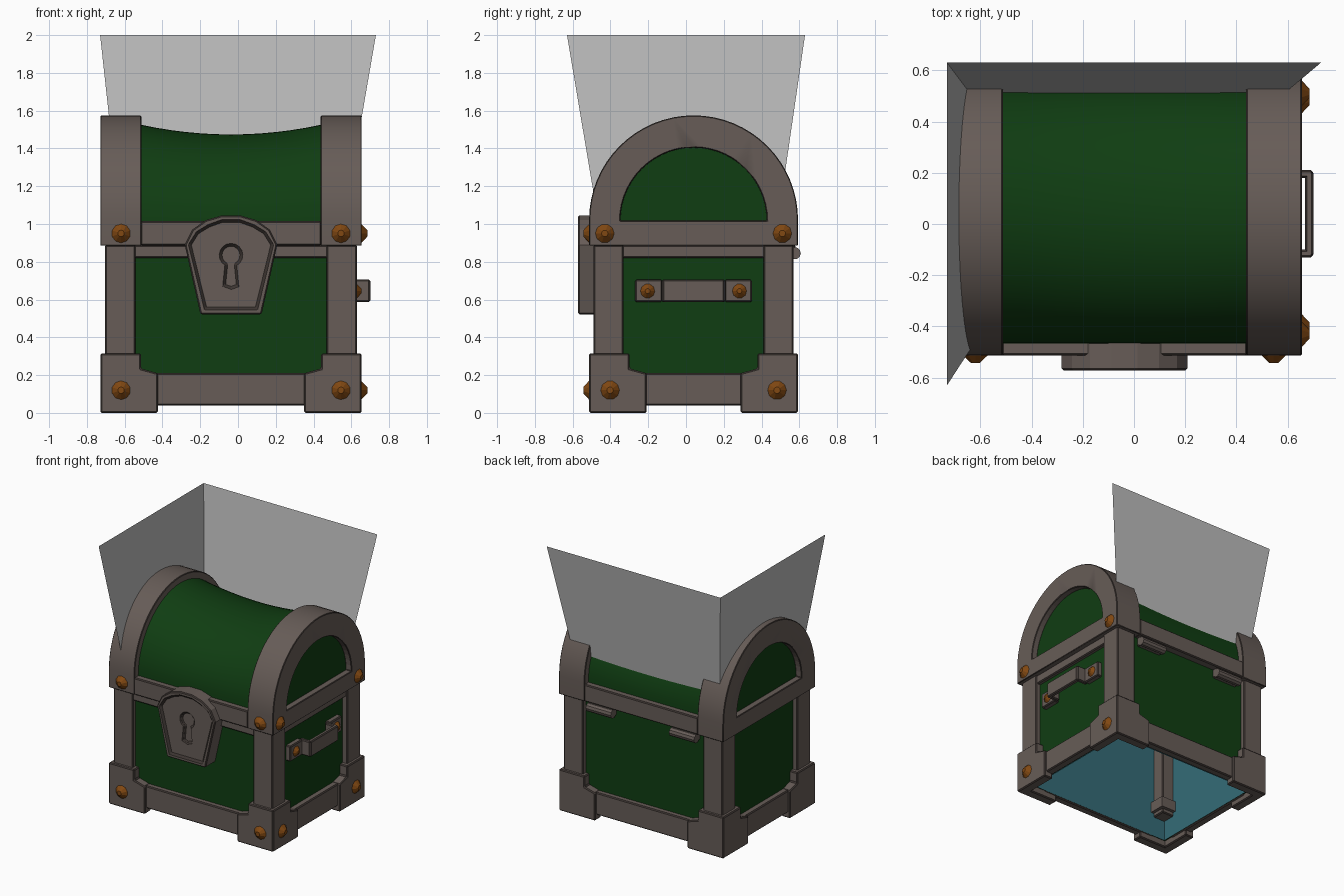
import bpy, bmesh, math
from mathutils import Vector, Matrix

if "Cube" in bpy.data.objects:
    bpy.data.objects.remove(bpy.data.objects["Cube"])

CX, CY = -0.037, 0.04          # chest centre
HX, HY = 0.692, 0.553          # outer half sizes


def material(name, rgb):
    m = bpy.data.materials.new(name)
    m.diffuse_color = (*rgb, 1)
    m.use_nodes = True
    m.node_tree.nodes["Principled BSDF"].inputs["Base Color"].default_value = m.diffuse_color
    return m


BROWN = material("weathered brown", (0.135, 0.108, 0.096))
EDGE = material("dark brown edge", (0.045, 0.035, 0.031))
GREEN = material("deep green", (0.005, 0.047, 0.006))
COPPER = material("copper", (0.22, 0.065, 0.006))
TEAL = material("teal lining", (0.035, 0.15, 0.185))
GREY = material("pale grey", (0.5, 0.5, 0.5))


def finish(name, bm, mat, bevel=0.0, smooth=False):
    bmesh.ops.recalc_face_normals(bm, faces=bm.faces)
    me = bpy.data.meshes.new(name)
    bm.to_mesh(me)
    bm.free()
    me.materials.append(mat)
    ob = bpy.data.objects.new(name, me)
    bpy.context.collection.objects.link(ob)
    if bevel:
        me.materials.append(EDGE)
        mod = ob.modifiers.new("edge", 'BEVEL')
        mod.width, mod.segments, mod.material = bevel, 1, 1
        mod.limit_method, mod.angle_limit = 'ANGLE', math.radians(40)
    if smooth:
        bpy.context.view_layer.objects.active = ob
        ob.select_set(True)
        bpy.ops.object.shade_smooth_by_angle(angle=math.radians(35))
        ob.select_set(False)
    return ob


def box(name, x, y, z, mat=BROWN, bevel=0.008):
    """Box from (min, max) ranges, relative to the chest centre in x and y."""
    bm = bmesh.new()
    bmesh.ops.create_cube(bm, size=1)
    for v in bm.verts:
        v.co = Vector((CX + (x[0] + x[1]) / 2 + v.co.x * (x[1] - x[0]),
                       CY + (y[0] + y[1]) / 2 + v.co.y * (y[1] - y[0]),
                       (z[0] + z[1]) / 2 + v.co.z * (z[1] - z[0])))
    return finish(name, bm, mat, bevel)


def prism(name, pts, axis, a, b, mat=BROWN, bevel=0.008, smooth=False):
    """Extrude an outline of (u, z) points along x or y from a to b."""
    bm = bmesh.new()
    def put(u, z, t):
        return (CX + t, CY + u, z) if axis == 'x' else (CX + u, CY + t, z)
    lo = [bm.verts.new(put(u, z, a)) for u, z in pts]
    hi = [bm.verts.new(put(u, z, b)) for u, z in pts]
    n = len(pts)
    bm.faces.new(lo)
    bm.faces.new(hi[::-1])
    for i in range(n):
        bm.faces.new((lo[i], lo[(i + 1) % n], hi[(i + 1) % n], hi[i]))
    return finish(name, bm, mat, bevel, smooth)


def arc(r, z, n=24, a0=0.0, a1=math.pi):
    return [(r * math.cos(a0 + (a1 - a0) * i / n), z + r * math.sin(a0 + (a1 - a0) * i / n))
            for i in range(n + 1)]


# Lower body: posts and stepped foot brackets on every corner
for sx in (-1, 1):
    for sy in (-1, 1):
        rng = lambda s, a, b: (a, b) if s > 0 else (-b, -a)
        box("corner_post", rng(sx, 0.505, 0.668), rng(sy, 0.37, 0.53), (0.2, 0.89))
        for axis, s, t, h in (('y', sx, sy, (HX, HY)), ('x', sy, sx, (HY, HX))):
            w = h[0]
            pts = [(w, 0), (w - 0.305, 0), (w - 0.305, 0.21), (w - 0.215, 0.235),
                   (w - 0.215, 0.315), (w, 0.315)]
            prism("foot_bracket", [(s * u, z) for u, z in pts], axis,
                  t * (h[1] - 0.075), t * h[1])
        box("foot_cap", rng(sx, 0.48, HX - .01), rng(sy, 0.345, HY - .01), (0.23, 0.31), bevel=0)

# Side panels and horizontal rails
for s in (-1, 1):
    yr = (0.47, 0.495) if s > 0 else (-0.495, -0.47)
    xr = (0.605, 0.63) if s > 0 else (-0.63, -0.605)
    box("long_panel", (-0.63, 0.63), yr, (0.05, 0.9), GREEN, 0)
    box("end_panel", xr, (-0.495, 0.495), (0.05, 0.9), GREEN, 0)
    yr = (0.475, 0.535) if s > 0 else (-0.535, -0.475)
    xr = (0.61, 0.673) if s > 0 else (-0.673, -0.61)
    box("long_base_rail", (-0.5, 0.5), yr, (0.04, 0.21))
    box("end_base_rail", xr, (-0.4, 0.4), (0.04, 0.21))
box("front_top_rail", (-0.52, 0.52), (-0.52, -0.48), (0.82, 0.89))
box("end_top_rail", (0.62, 0.657), (-0.39, 0.39), (0.82, 0.89))

# Lining, open underneath
bm = bmesh.new()
bmesh.ops.create_cube(bm, size=1)
for v in bm.verts:
    v.co = (CX + v.co.x * 1.205, CY + v.co.y * 0.935, 0.46 + v.co.z * 0.83)
bmesh.ops.delete(bm, geom=[f for f in bm.faces if f.calc_center_median().z < 0.1], context='FACES')
finish("lining", bm, TEAL)

# Lid: rim, arched end bands, recessed end panels
for s in (-1, 1):
    box("lid_long_rim", (-0.48, 0.48), (0.42, HY) if s > 0 else (-HY, -0.42), (0.885, 1.015))
    a, b = (0.475, HX) if s > 0 else (-HX, -0.475)
    band = [(-HY, 0.885), (HY, 0.885)] + arc(HY, 1.022, 32)
    ob = prism("lid_band", band, 'x', a, b, smooth=True)
    recess = prism("band_recess_cutter", arc(0.388, 1.017, 28), 'x',
                   s * (HX - 0.05), s * (HX + 0.1), bevel=0)
    recess.hide_render = True
    recess.hide_viewport = True
    cut = ob.modifiers.new("recess", 'BOOLEAN')
    cut.object, cut.solver = recess, 'EXACT'
    ob.modifiers.move(len(ob.modifiers) - 1, 0)
    prism("lid_end_panel", arc(0.39, 1.016, 28), 'x', s * (HX - 0.06), s * (HX - 0.046), GREEN, 0)

# Lid barrel, sagging towards the middle
bm = bmesh.new()
N, M = 12, 32
rows = []
for i in range(N + 1):
    t = -1 + 2 * i / N
    rise = 0.462 + 0.052 * t * t
    rows.append([bm.verts.new((CX + t * 0.48, CY + 0.507 * math.cos(math.pi * j / M),
                               1.012 + rise * math.sin(math.pi * j / M))) for j in range(M + 1)])
for p, q in zip(rows, rows[1:]):
    for j in range(M):
        bm.faces.new((p[j], p[j + 1], q[j + 1], q[j]))
    bm.faces.new((p[0], q[0], q[M], p[M]))
finish("lid_barrel", bm, GREEN, smooth=True)

# Shield lock with a raised border and a sunken keyhole
def shield(k, bottom, top):
    half = [(0.162 - k, bottom), (0.245 - k, 0.89), (0.205 - k, 0.97 - k * 0.6),
            (0.135 - k * .6, top - 0.025), (0.05, top)]
    return half + [(-u, z) for u, z in half[::-1]]


lock = prism("lock_plate", shield(0, 0.522, 1.045), 'y', -0.612, -0.49)
keyhole = arc(0.055, 0.835, 14, -1.1, math.pi + 1.1) + [(-0.036, 0.675), (0, 0.662), (0.036, 0.675)]
for name, pts, depth in (("lock_face_cutter", shield(0.027, 0.552, 1.015), -0.597),
                         ("keyhole_cutter", keyhole, -0.58)):
    c = prism(name, pts, 'y', -0.7, depth, bevel=0)
    c.hide_render = c.hide_viewport = True
    m = lock.modifiers.new(name, 'BOOLEAN')
    m.object, m.solver = c, 'EXACT'
    lock.modifiers.move(len(lock.modifiers) - 1, 0)


# Rivets: low faceted studs on the front and right
def rivet(axis, u, z, face, r=0.05):
    bm = bmesh.new()
    bmesh.ops.create_cone(bm, cap_ends=True, segments=10, radius1=r, radius2=r * 0.35,
                          depth=r * 0.6)
    d = Vector((0, -1, 0)) if axis == 'y' else Vector((1, 0, 0))
    pos = Vector((u, face, z)) if axis == 'y' else Vector((face, u, z))
    rot = Vector((0, 0, 1)).rotation_difference(d).to_matrix().to_4x4()
    bmesh.ops.transform(bm, matrix=Matrix.Translation(pos + d * r * 0.3) @ rot, verts=bm.verts)
    finish("rivet", bm, COPPER)


for z in (0.12, 0.95):
    for s in (-1, 1):
        rivet('y', CX + s * 0.582, z, CY - HY)
        rivet('x', CY + s * (0.47 if z > 0.5 else 0.442), z, CX + HX)

# Carrying handle on the right end
for s in (-1, 1):
    box("handle_foot", (0.62, 0.668), (0.165, 0.31) if s > 0 else (-0.31, -0.165), (0.587, 0.705))
    box("handle_arm", (0.64, 0.735), (0.14, 0.17) if s > 0 else (-0.17, -0.14), (0.587, 0.705))
    rivet('x', CY + s * 0.243, 0.645, CX + 0.668, 0.038)
box("handle_grip", (0.705, 0.738), (-0.165, 0.165), (0.587, 0.705))

# Rear hinges
for s in (-1, 1):
    bm = bmesh.new()
    bmesh.ops.create_cone(bm, cap_ends=True, segments=10, radius1=0.033, radius2=0.033, depth=0.21,
                          matrix=Matrix.Translation((CX + s * 0.35, 0.575, 0.845))
                          @ Matrix.Rotation(math.pi / 2, 4, 'Y'))
    finish("hinge", bm, BROWN)
    box("hinge_leaf", (s * 0.35 - 0.105, s * 0.35 + 0.105), (0.48, 0.54), (0.82, 0.89))

# Flared sheets rising from the left and back of the lid
top = [(-0.73, -0.63, 2), (-0.73, 0.63, 2), (0.73, 0.63, 2)]
low = [(-0.61, -0.445, 0.9), (-0.61, 0.47, 0.9), (0.54, 0.47, 0.9)]
for name, i in (("left_sheet", 0), ("back_sheet", 1)):
    bm = bmesh.new()
    bm.faces.new([bm.verts.new(p) for p in (low[i], low[i + 1], top[i + 1], top[i])])
    finish(name, bm, GREY)
